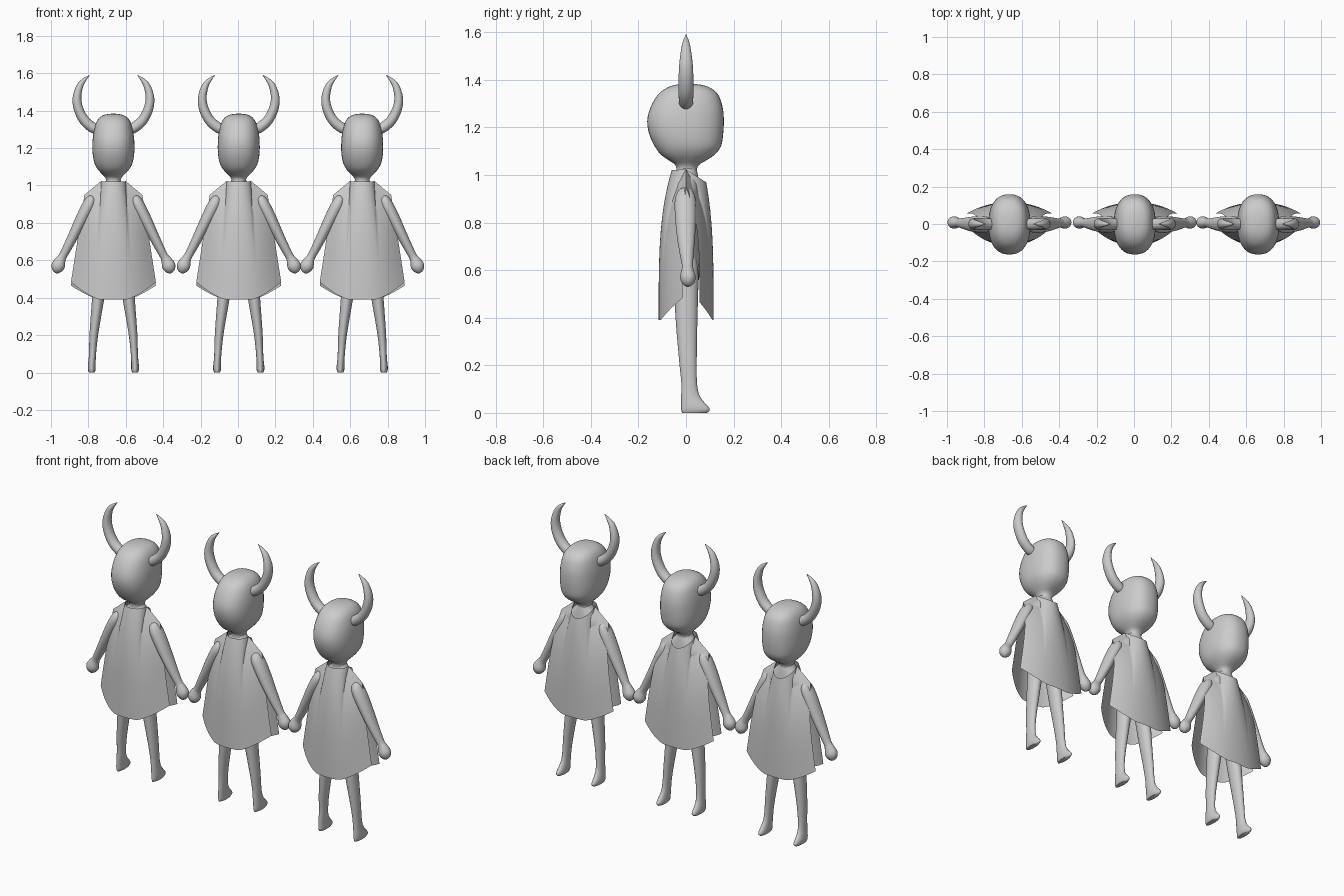
import bpy, bmesh, math
from mathutils import Vector

if "Cube" in bpy.data.objects:
    bpy.data.objects.remove(bpy.data.objects["Cube"])

grey = bpy.data.materials.new("plain grey")
grey.diffuse_color = (0.6, 0.6, 0.6, 1)
grey.use_nodes = True
grey.node_tree.nodes["Principled BSDF"].inputs["Base Color"].default_value = grey.diffuse_color


def finish(name, bm, angle=60, fix=True):
    if fix:
        bmesh.ops.recalc_face_normals(bm, faces=bm.faces)
    mesh = bpy.data.meshes.new(name)
    bm.to_mesh(mesh)
    bm.free()
    mesh.materials.append(grey)
    ob = bpy.data.objects.new(name, mesh)
    bpy.context.collection.objects.link(ob)
    bpy.ops.object.select_all(action='DESELECT')
    ob.select_set(True)
    bpy.context.view_layer.objects.active = ob
    bpy.ops.object.shade_smooth_by_angle(angle=math.radians(angle))
    return ob


def smooth_rings(rings, steps):
    """Catmull-Rom interpolation through ring parameters."""
    r = [rings[0]] + list(rings) + [rings[-1]]
    out = []
    for i in range(1, len(r) - 2):
        for k in range(steps):
            t = k / steps
            out.append([0.5 * (2 * b + (c - a) * t + (2 * a - 5 * b + 4 * c - d) * t * t
                               + (3 * b - a - 3 * c + d) * t ** 3)
                        for a, b, c, d in zip(r[i - 1], r[i], r[i + 1], r[i + 2])])
    return out + [list(rings[-1])]


def loft(name, rings, cx, side=1, power=2.0, level=False, sides=24, steps=3):
    """Skin rings of (x, y, z, radius across, radius in y) along a path in xz."""
    rings = smooth_rings(rings, steps)
    bm = bmesh.new()
    loops = []
    for i, (x, y, z, ra, ry) in enumerate(rings):
        p, q = rings[max(i - 1, 0)], rings[min(i + 1, len(rings) - 1)]
        tan = Vector((q[0] - p[0], 0, q[2] - p[2])).normalized()
        across = Vector((1, 0, 0)) if level else Vector((tan.z, 0, -tan.x))
        loop = []
        for k in range(sides):
            a = 2 * math.pi * k / sides
            c, s = math.cos(a), math.sin(a)
            c = math.copysign(abs(c) ** (2 / power), c)
            s = math.copysign(abs(s) ** (2 / power), s)
            v = Vector((x, y, z)) + across * (max(ra, .0005) * c)
            loop.append(bm.verts.new((cx + side * v.x, v.y + max(ry, .0005) * s, v.z)))
        loops.append(loop)
    for a, b in zip(loops, loops[1:]):
        for k in range(sides):
            m = (k + 1) % sides
            bm.faces.new((a[k], a[m], b[m], b[k]))
    bm.faces.new(loops[0])
    bm.faces.new(loops[-1])
    return finish(name, bm)


# head profile: z, half width, y at the rounded side, y at the flat side
HEAD = [(.98, .04, -.045, .045), (1.025, .038, -.04, .046), (1.045, .046, -.048, .058),
        (1.06, .06, -.07, .083), (1.085, .083, -.105, .12), (1.12, .102, -.131, .147),
        (1.17, .111, -.154, .156), (1.225, .112, -.163, .159), (1.28, .107, -.151, .155),
        (1.335, .093, -.12, .137), (1.365, .072, -.083, .105), (1.379, .044, -.045, .065),
        (1.384, .008, -.005, .02)]
HORN = [(.085, 0, 1.298, .026, .028), (.115, 0, 1.312, .028, .03), (.157, 0, 1.35, .027, .031),
        (.187, 0, 1.41, .0255, .031), (.195, 0, 1.47, .023, .028), (.18, 0, 1.53, .018, .02),
        (.157, 0, 1.563, .011, .012), (.128, 0, 1.59, .001, .001)]
ARM = [(.108, -.003, .942, .006, .008), (.115, -.003, .932, .024, .03), (.132, -.003, .895, .034, .044),
       (.168, -.002, .825, .033, .044), (.21, 0, .74, .028, .038), (.247, .003, .667, .024, .029),
       (.272, .006, .62, .022, .023), (.283, .007, .6, .028, .026), (.295, .008, .572, .036, .033),
       (.303, .008, .55, .029, .027), (.308, .008, .536, .015, .014), (.31, .008, .532, .002, .002)]
LEG = [(.116, .036, 0, .015, .052), (.116, .04, .012, .02, .06), (.116, .036, .028, .021, .056),
       (.115, .026, .05, .02, .046), (.113, .017, .08, .019, .037), (.11, .013, .13, .02, .033),
       (.103, .008, .22, .024, .037), (.081, .002, .4, .033, .046), (.06, 0, .58, .042, .052),
       (.055, 0, .66, .03, .04)]
TORSO = [(0, 0, .53, .05, .04), (0, 0, .57, .095, .056), (0, 0, .7, .092, .056),
         (0, 0, .85, .115, .06), (0, .004, .93, .115, .056), (0, .004, .975, .085, .05),
         (0, .003, 1.01, .05, .045), (0, .003, 1.03, .038, .04)]


def cloak(cx):
    """Front and back sheets joined along the sloping shoulders."""
    neck, top_w, low_w = .065, .155, .227
    ks = neck / top_w
    cols = [ks * math.sin(math.pi / 2 * i / 8) for i in range(9)]
    cols += [ks + (1 - ks) * i / 10 for i in range(1, 11)]
    cols = [-s for s in reversed(cols[1:])] + cols
    rows = 20
    bm = bmesh.new()
    # facing, neck y, neck drop, hem edge y, hem middle y, edge lift
    for facing, ny, drop, edge_y, mid_y, lift in ((-1, -.06, .004, -.015, -.115, .093),
                                                  (1, .085, .055, .057, .116, .075)):
        grid = []
        for u in cols:
            s = abs(u)
            x0 = top_w * s
            arc = math.sqrt(max(0, 1 - (x0 / neck) ** 2))
            z0 = 1.024 - max(0, x0 - neck) * .83 - drop * arc
            y0 = ny * arc
            z1 = .39 + lift * max(0, (s - .3) / .7) ** 1.4
            y1 = edge_y + (mid_y - edge_y) * (1 - s ** 2.2)
            col = []
            for j in range(rows + 1):
                t = j / rows
                f = 1 - (1 - t) ** 3.5
                x = math.copysign(x0 + (low_w * s - x0) * t, u)
                col.append(bm.verts.new((cx + x, y0 + (y1 - y0) * f, z0 + (z1 - z0) * t)))
            grid.append(col)
        for a, b in zip(grid, grid[1:]):
            for j in range(rows):
                quad = (a[j], a[j + 1], b[j + 1], b[j])
                bm.faces.new(quad if facing < 0 else quad[::-1])
    bmesh.ops.remove_doubles(bm, verts=bm.verts, dist=.0005)
    finish("cloak", bm, 50, fix=False)


# three figures hand in hand
for cx in (-.666, .004, .664):
    loft("head", [(0, (a + b) / 2, z, w, (b - a) / 2) for z, w, a, b in HEAD],
         cx, power=2.35, level=True, sides=40)
    loft("torso", TORSO, cx, level=True)
    cloak(cx)
    for side in (-1, 1):
        loft("horn", HORN, cx, side, steps=4)
        loft("arm", ARM, cx, side)
        loft("leg", LEG, cx, side, level=True)
